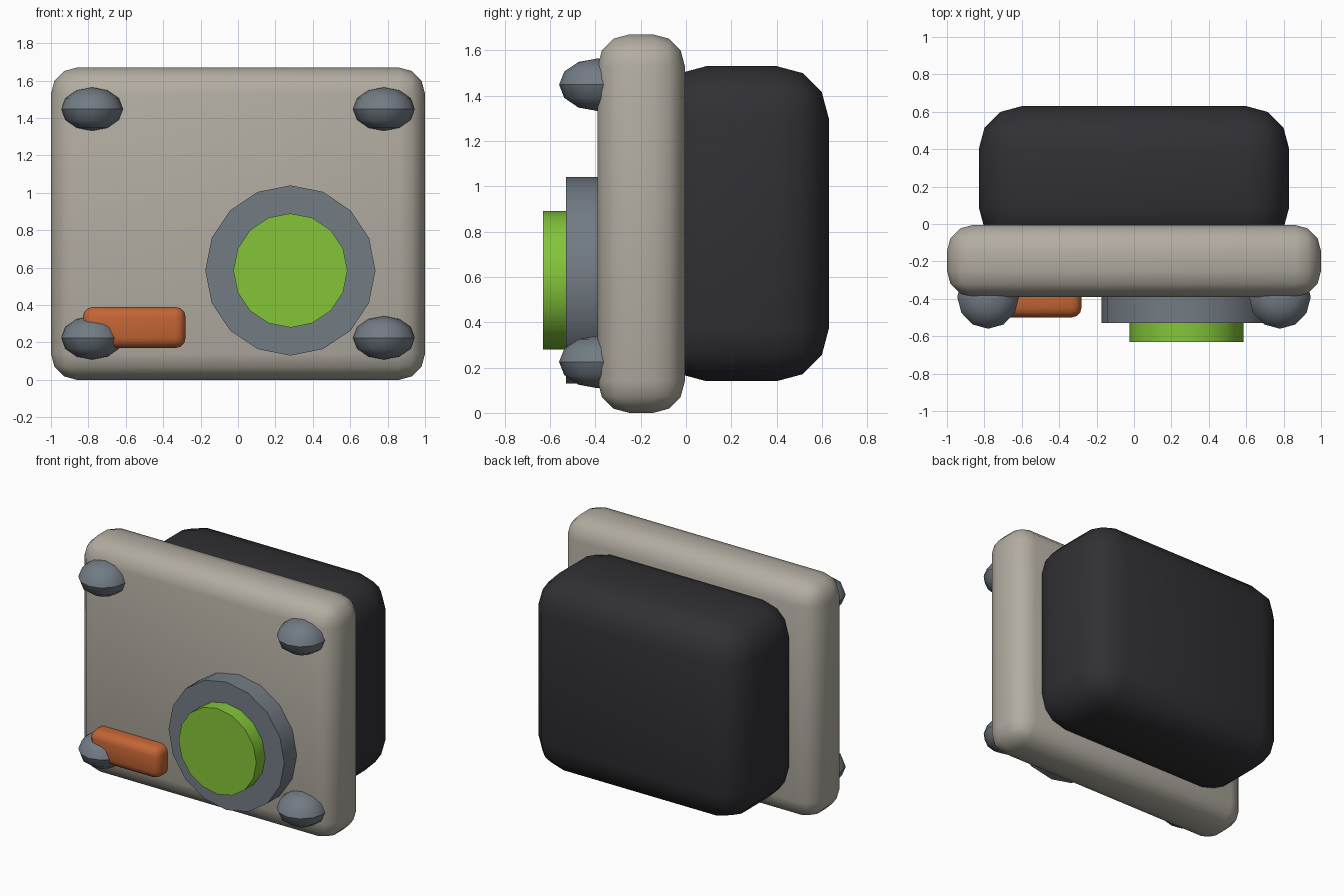
import bpy
from math import radians

if "Cube" in bpy.data.objects:
    bpy.data.objects.remove(bpy.data.objects["Cube"])


def material(name, rgb):
    mat = bpy.data.materials.new(name)
    mat.diffuse_color = (*rgb, 1)
    mat.use_nodes = True
    mat.node_tree.nodes["Principled BSDF"].inputs["Base Color"].default_value = mat.diffuse_color
    return mat


BEIGE = material("beige", (0.45, 0.42, 0.36))
DARK = material("dark", (0.03, 0.03, 0.035))
STEEL = material("steel", (0.17, 0.20, 0.23))
GREEN = material("green", (0.23, 0.56, 0.04))
ORANGE = material("orange", (0.55, 0.13, 0.035))


def finish(name, mat):
    obj = bpy.context.object
    obj.name = name
    obj.data.materials.append(mat)
    bpy.ops.object.shade_smooth_by_angle(angle=radians(40))
    return obj


def rounded_box(name, mat, lo, hi, bevel):
    bpy.ops.mesh.primitive_cube_add(
        size=1, location=[(a + b) / 2 for a, b in zip(lo, hi)])
    obj = bpy.context.object
    obj.scale = [b - a for a, b in zip(lo, hi)]
    bpy.ops.object.transform_apply(location=False, rotation=False, scale=True)
    mod = obj.modifiers.new("bevel", 'BEVEL')
    mod.width = bevel
    mod.segments = 3
    bpy.ops.object.modifier_apply(modifier=mod.name)
    return finish(name, mat)


def disc(name, mat, radius, front, back):
    bpy.ops.mesh.primitive_cylinder_add(
        vertices=16, radius=radius, depth=back - front,
        location=(0.28, (front + back) / 2, 0.585), rotation=(radians(90), 0, 0))
    return finish(name, mat)


# Face plate and rear housing
rounded_box("face_plate", BEIGE, (-1, -0.39, 0), (1, -0.005, 1.67), 0.14)
rounded_box("rear_housing", DARK, (-0.83, -0.14, 0.14), (0.83, 0.63, 1.53), 0.23)

# Round button in its collar
disc("button_collar", STEEL, 0.455, -0.53, -0.33)
disc("button", GREEN, 0.305, -0.63, -0.48)

# Small indicator bar
rounded_box("indicator_bar", ORANGE, (-0.83, -0.50, 0.17), (-0.28, -0.32, 0.39), 0.055)

# Corner bolts
for side, x in (("left", -0.78), ("right", 0.78)):
    for level, z in (("lower", 0.225), ("upper", 1.448)):
        bpy.ops.mesh.primitive_uv_sphere_add(
            segments=12, ring_count=6, radius=1, location=(x, -0.39, z))
        bpy.context.object.scale = (0.165, 0.17, 0.116)
        bpy.ops.object.transform_apply(location=False, rotation=False, scale=True)
        bolt = finish(f"{level}_{side}_bolt", STEEL)
        bolt.data.polygons.foreach_set("use_smooth", [True] * len(bolt.data.polygons))
